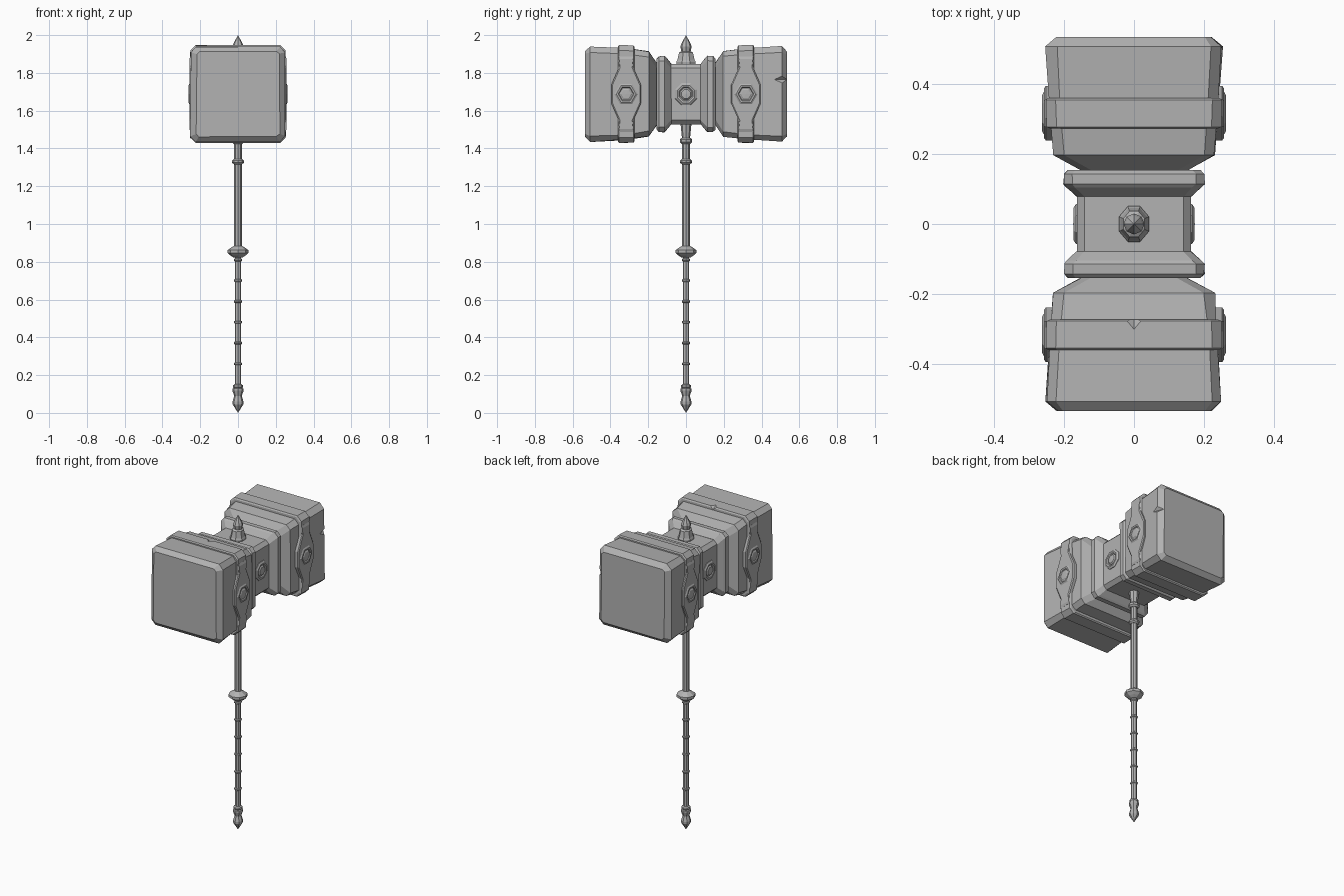
import bpy, bmesh, math, random
from mathutils import Vector, Matrix

random.seed(4)
if "Cube" in bpy.data.objects:
    bpy.data.objects.remove(bpy.data.objects["Cube"], do_unlink=True)

GREY = (0.45, 0.45, 0.45, 1)
stone = bpy.data.materials.new("plain grey")
stone.use_nodes = True
stone.diffuse_color = GREY
stone.node_tree.nodes["Principled BSDF"].inputs["Base Color"].default_value = GREY

HEAD_Z = 1.688


def skin(name, loops, matrix=Matrix()):
    """Join equal-sized loops of points into a closed, flat shaded solid."""
    bm = bmesh.new()
    rings = [[bm.verts.new(matrix @ Vector(p)) for p in loop] for loop in loops]
    for a, b in zip(rings, rings[1:]):
        for i in range(len(a)):
            j = (i + 1) % len(a)
            bm.faces.new((a[i], a[j], b[j], b[i]))
    bm.faces.new(rings[0])
    bm.faces.new(rings[-1])
    bmesh.ops.remove_doubles(bm, verts=bm.verts, dist=0.0002)
    bmesh.ops.recalc_face_normals(bm, faces=bm.faces)
    mesh = bpy.data.meshes.new(name)
    bm.to_mesh(mesh)
    bm.free()
    mesh.materials.append(stone)
    obj = bpy.data.objects.new(name, mesh)
    bpy.context.collection.objects.link(obj)
    return obj


def box_loop(y, hx, hz, cut, wobble=0.0):
    """Rectangle with cut corners, standing across the head."""
    pts = []
    for sx, sz in ((1, 1), (-1, 1), (-1, -1), (1, -1)):
        pair = [(sx * hx, sz * (hz - cut)), (sx * (hx - cut), sz * hz)]
        pts += pair if sx * sz > 0 else pair[::-1]
    shake = lambda: random.uniform(-wobble, wobble)
    return [(x + shake(), y, HEAD_Z + z + shake()) for x, z in pts]


def head_part(name, sections, side=1, wobble=0.0):
    return skin(name, [box_loop(side * y, hx, hz, c, wobble)
                       for y, hx, hz, c in sections])


def lathe(name, profile, sides=8, matrix=Matrix(), turn=0.0):
    """Turn (radius, height) pairs around the z axis."""
    loops = []
    for r, h in profile:
        angles = [turn + math.tau * i / sides for i in range(sides)]
        loops.append([(r * math.cos(a), r * math.sin(a), h) for a in angles])
    return skin(name, loops, matrix)


def chip(obj, place, size):
    """Break a wedge-shaped chip out of a part."""
    cutter = lathe("chip_cutter", [(0, -1), (1, 0), (0, 1)], 4,
                   Matrix.Translation(place) @ Matrix.Diagonal((*size, 1)))
    cutter.hide_render = True
    mod = obj.modifiers.new("chip", "BOOLEAN")
    mod.operation = "DIFFERENCE"
    mod.object = cutter
    bpy.context.view_layer.objects.active = obj
    bpy.ops.object.modifier_apply(modifier=mod.name)
    bpy.data.objects.remove(cutter, do_unlink=True)


# Centre of the head
head_part("head_core", [(-0.1, 0.163, 0.16, 0.022), (0.1, 0.163, 0.16, 0.022)])

block_sections = [(0.13, 0.15, 0.16, 0.03), (0.155, 0.155, 0.165, 0.03),
                  (0.197, 0.23, 0.226, 0.028), (0.32, 0.24, 0.242, 0.028),
                  (0.508, 0.252, 0.252, 0.03), (0.535, 0.22, 0.226, 0.015)]
collar_sections = [(0.078, 0.163, 0.16, 0.022), (0.104, 0.192, 0.192, 0.025),
                   (0.114, 0.201, 0.201, 0.025), (0.143, 0.201, 0.201, 0.025),
                   (0.155, 0.188, 0.188, 0.02)]
band_sections = [(0.273, 0.24, 0.25, 0.025), (0.278, 0.25, 0.257, 0.028),
                 (0.355, 0.252, 0.259, 0.028), (0.361, 0.245, 0.252, 0.025)]

# Upper right quarter of the widened plate on the side of each band
plate_quarter = [(0.04, 0.2), (0.034, 0.15), (0.056, 0.1), (0.078, 0.05)]
plate = plate_quarter + [(y, -z) for y, z in plate_quarter[::-1]]
plate += [(-y, -z) for y, z in plate]

band_gem = [(0.068, -0.012), (0.064, 0), (0.052, 0.007), (0.042, 0.006),
            (0.036, -0.001), (0.026, 0.005), (0, 0.006)]
core_gem = [(0.066, -0.01), (0.062, 0.004), (0.05, 0.011), (0.04, 0.009),
            (0.034, 0.003), (0.026, 0.01), (0, 0.012)]


def outward(x_side, x, y):
    """Place a turned part so its axis points out of a side of the head."""
    return (Matrix.Translation((x_side * x, y, HEAD_Z))
            @ Matrix.Rotation(x_side * math.pi / 2, 4, "Y"))


for side, end in ((-1, "front"), (1, "back")):
    # Striking block, collar and band
    block = head_part(end + "_block", block_sections, side, 0.003)
    head_part(end + "_collar", collar_sections, side, 0.002)
    band = head_part(end + "_band", band_sections, side, 0.001)
    if side > 0:
        chip(block, (0.252, 0.535, 1.765), (0.03, 0.075, 0.03))
    else:
        chip(band, (0, -0.27, 1.948), (0.03, 0.035, 0.02))
    # Side plates with six-sided studs
    for x_side, hand in ((1, "left"), (-1, "right")):
        y0 = side * 0.317
        skin(f"{end}_{hand}_plate",
             [[(x_side * x, y0 + y * k, HEAD_Z + z * k) for y, z in plate]
              for x, k in ((0.225, 1.0), (0.252, 1.0), (0.257, 0.93))])
        lathe(f"{end}_{hand}_stud", band_gem, 6, outward(x_side, 0.256, y0),
              math.pi / 2)

# Eight-sided studs on the core
for x_side, hand in ((1, "left"), (-1, "right")):
    lathe(f"core_{hand}_stud", core_gem, 8, outward(x_side, 0.162, 0), math.pi / 8)

# Spike on top
lathe("spike_base", [(0.046, 1.83), (0.05, 1.858), (0.045, 1.868), (0.036, 1.908),
                     (0.026, 1.914)], 8, Matrix.Diagonal((0.92, 1.1, 1, 1)), math.pi / 8)
lathe("spike_tip", [(0.022, 1.9), (0.03, 1.94), (0.024, 1.956), (0, 2.0)])

# Handle: upper shaft, wrapped grip, guard and pommel
lathe("upper_shaft", [(0.02, 0.86), (0.02, 1.6)])
lathe("grip", [(0.017, 0.13), (0.017, 0.86)])
lathe("guard", [(0.022, 0.822), (0.038, 0.832), (0.055, 0.846), (0.055, 0.862),
                (0.038, 0.874), (0.022, 0.884)])
lathe("pommel", [(0, 0), (0.028, 0.045), (0.029, 0.06), (0.02, 0.09), (0.03, 0.118),
                 (0.03, 0.128), (0.023, 0.131), (0.027, 0.137), (0.026, 0.147),
                 (0.017, 0.152)])


def ring(name, z, r, half):
    lathe(name, [(r * 0.7, z - half), (r, z - half * 0.4),
                 (r, z + half * 0.4), (r * 0.7, z + half)])


for i in range(6):
    ring(f"grip_ring_{i + 1}", 0.26 + i * 0.11, 0.022, 0.009)
ring("shaft_ring", 1.33, 0.031, 0.014)
ring("top_ring", 1.44, 0.033, 0.016)
lathe("shaft_socket", [(0.021, 1.45), (0.026, 1.5), (0.03, 1.54)])
